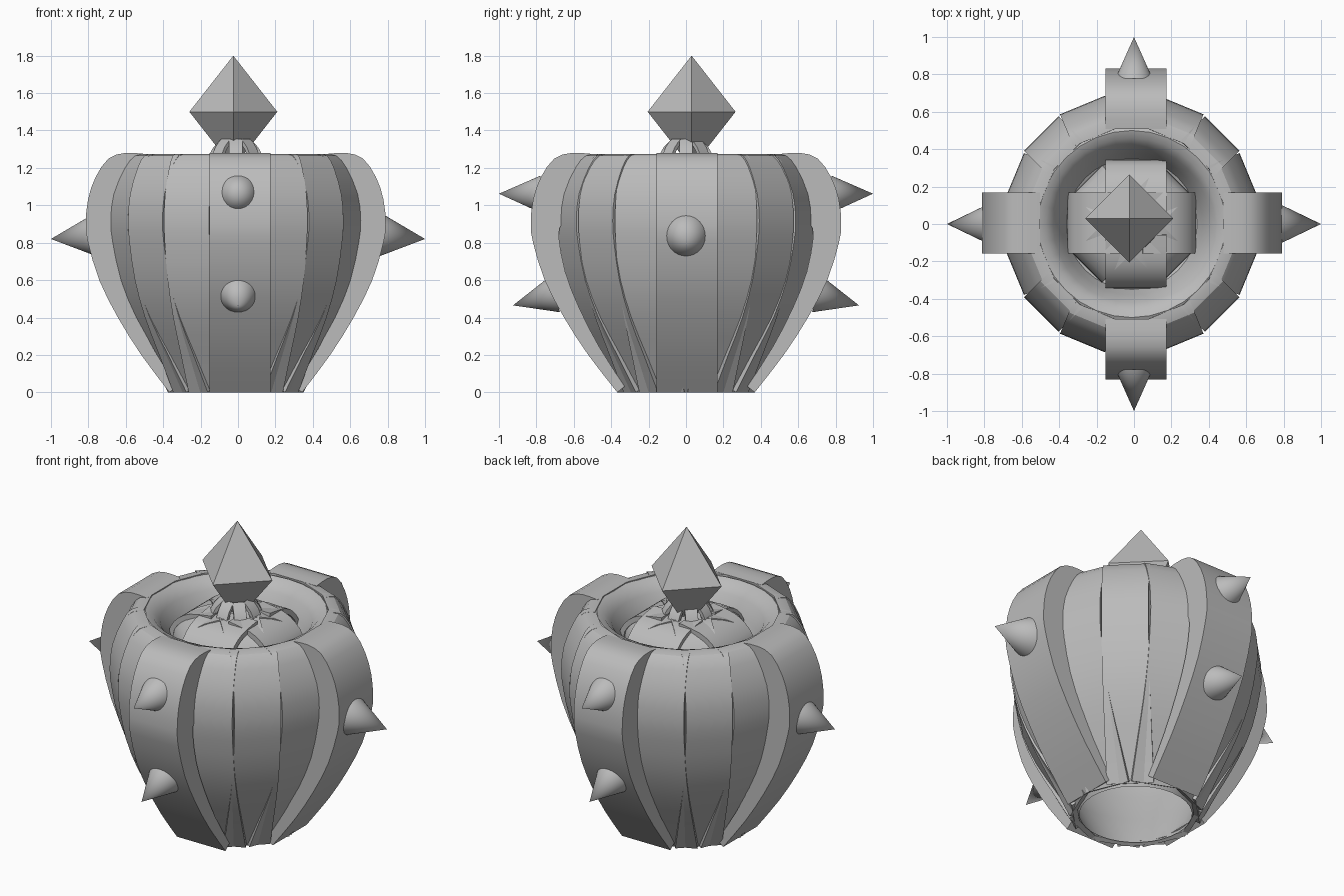
import bpy, bmesh, math
from mathutils import Vector, Matrix

if "Cube" in bpy.data.objects:
    bpy.data.objects.remove(bpy.data.objects["Cube"], do_unlink=True)

grey = bpy.data.materials.new("plain grey")
grey.use_nodes = True
grey.diffuse_color = (0.5, 0.5, 0.5, 1)
grey.node_tree.nodes["Principled BSDF"].inputs["Base Color"].default_value = (0.5, 0.5, 0.5, 1)


def finish(name, bm, smooth=None):
    bmesh.ops.recalc_face_normals(bm, faces=bm.faces)
    me = bpy.data.meshes.new(name)
    bm.to_mesh(me)
    bm.free()
    me.materials.append(grey)
    ob = bpy.data.objects.new(name, me)
    bpy.context.collection.objects.link(ob)
    if smooth:
        bpy.ops.object.select_all(action='DESELECT')
        ob.select_set(True)
        bpy.context.view_layer.objects.active = ob
        bpy.ops.object.shade_smooth_by_angle(angle=math.radians(smooth))
    return ob


def curve(points, steps=2):
    """Smooth curve through the points."""
    p = [Vector(q) for q in points]
    p = [2 * p[0] - p[1]] + p + [2 * p[-1] - p[-2]]
    out = []
    for i in range(1, len(p) - 2):
        a, b, c, d = p[i - 1:i + 3]
        for s in range(steps):
            t = s / steps
            out.append(0.5 * (2 * b + (c - a) * t + (2 * a - 5 * b + 4 * c - d) * t * t
                              + (3 * b - a - 3 * c + d) * t ** 3))
    return out + [p[-2]]


def slab(name, points, width, angle, thin, thick, centre=(0, 0), grow=1.0):
    """Constant-width curved strip whose outer face follows the (radius, z) profile."""
    path = [Vector((q.x * grow, q.y)) for q in curve(points)]
    bm = bmesh.new()
    rings = []
    n = len(path)
    turn = Matrix.Rotation(angle, 3, 'Z')
    shift = Vector((centre[0], centre[1], 0))
    for i, p in enumerate(path):
        tan = (path[min(i + 1, n - 1)] - path[max(i - 1, 0)]).normalized()
        depth = thin + (thick - thin) * min(1, 2 * i / n)
        inner = p + Vector((-tan.y, tan.x)) * depth
        ring = [(p.x, -width / 2, p.y), (p.x, width / 2, p.y),
                (inner.x, width / 2, inner.y), (inner.x, -width / 2, inner.y)]
        rings.append([bm.verts.new(turn @ Vector(v) + shift) for v in ring])
    for a, b in zip(rings, rings[1:]):
        for k in range(4):
            bm.faces.new((a[k], a[(k + 1) % 4], b[(k + 1) % 4], b[k]))
    bm.faces.new(rings[0])
    bm.faces.new(rings[-1])
    return finish(name, bm, 25)


def lathe(name, points, sides, centre):
    bm = bmesh.new()
    verts = [bm.verts.new((r, 0, z)) for r, z in points]
    edges = [bm.edges.new(e) for e in zip(verts, verts[1:])]
    bmesh.ops.spin(bm, geom=verts + edges, cent=(0, 0, 0), axis=(0, 0, 1),
                   angle=math.tau, steps=sides, use_duplicate=False)
    bmesh.ops.remove_doubles(bm, verts=bm.verts, dist=0.0005)
    bmesh.ops.translate(bm, verts=bm.verts, vec=(*centre, 0))
    return finish(name, bm, 30)


def spike(name, base, tip, radius):
    base, tip = Vector(base), Vector(tip)
    axis = tip - base
    bm = bmesh.new()
    bmesh.ops.create_cone(bm, cap_ends=True, segments=32, radius1=radius, radius2=0, depth=axis.length)
    rot = axis.to_track_quat('Z', 'Y').to_matrix().to_4x4()
    bm.transform(Matrix.Translation((base + tip) / 2) @ rot)
    return finish(name, bm, 40)


MID = (-0.012, 0)

# Hollow core with rolled rim, sunken well and central dome
shell = [(0.31, 0), (0.40, 0.2), (0.51, 0.4), (0.58, 0.6), (0.62, 0.8), (0.63, 0.92),
         (0.615, 1.05), (0.56, 1.19), (0.53, 1.255), (0.50, 1.27), (0.46, 1.255),
         (0.42, 1.21), (0.38, 1.13), (0.35, 1.06), (0.33, 1.05), (0.32, 1.12),
         (0.27, 1.19), (0.19, 1.235), (0.1, 1.26), (0, 1.27)]
lathe("hollow_core", shell, 32, MID)

# Ribs between the four big bands
rib = [(0.335, 0), (0.44, 0.2), (0.545, 0.4), (0.62, 0.6), (0.66, 0.8), (0.67, 0.92),
       (0.655, 1.06), (0.60, 1.2), (0.55, 1.265), (0.49, 1.275)]
for i in range(16):
    if i % 4:
        a = i * math.tau / 16
        slab("rib_%d" % i, rib, 0.26, a, 0.03, 0.04, MID, 1 + 0.03 * abs(math.sin(a)))

# Big raised bands at the four sides
band = [(0.355, 0), (0.505, 0.2), (0.63, 0.4), (0.73, 0.6), (0.79, 0.8), (0.802, 0.9),
        (0.79, 1.03), (0.75, 1.15), (0.68, 1.25), (0.59, 1.28), (0.49, 1.275)]
dome_strip = [(0.345, 1.05), (0.335, 1.14), (0.28, 1.21), (0.2, 1.255), (0.06, 1.28)]
for i, side in enumerate(("left", "back", "right", "front")):
    a = i * math.pi / 2
    across = i % 2
    c = (0.01, 0) if across else (-0.012, 0.005)
    slab(side + "_band", band, 0.325, a, 0.05, 0.17, c, 1.035 if across else 1)
    slab(side + "_dome_strip", dome_strip, 0.325, a, 0.03, 0.03, c)
    slab(side + "_dome_corner", dome_strip, 0.22, a + math.pi / 4, 0.03, 0.03, MID, 0.97)

# Short claws leaning in under the gem
claw = [(0.15, 1.25), (0.12, 1.31), (0.075, 1.355)]
for i in range(8):
    slab("claw_%d" % i, claw, 0.07, i * math.pi / 4, 0.02, 0.02, MID)

# Eight-sided gem
bm = bmesh.new()
top, low = bm.verts.new((0, 0, 0.3)), bm.verts.new((0, 0, -0.3))
belt = [bm.verts.new(v) for v in ((0.235, 0, 0), (0, 0.235, 0), (-0.235, 0, 0), (0, -0.235, 0))]
for k in range(4):
    bm.faces.new((belt[k], belt[(k + 1) % 4], top))
    bm.faces.new((belt[(k + 1) % 4], belt[k], low))
bmesh.ops.translate(bm, verts=bm.verts, vec=(-0.025, 0.03, 1.5))
finish("gem", bm)

# Spikes on the bands
for s, side, end in ((1, "left", "back"), (-1, "right", "front")):
    spike(side + "_spike", (s * 0.765, 0, 0.84), (s, 0, 0.82), 0.113)
    spike(end + "_upper_spike", (0, s * 0.78, 1.06), (0, s, 1.062), 0.098)
    spike(end + "_lower_spike", (0, s * 0.70, 0.525), (0, s * 0.925, 0.465), 0.1)
